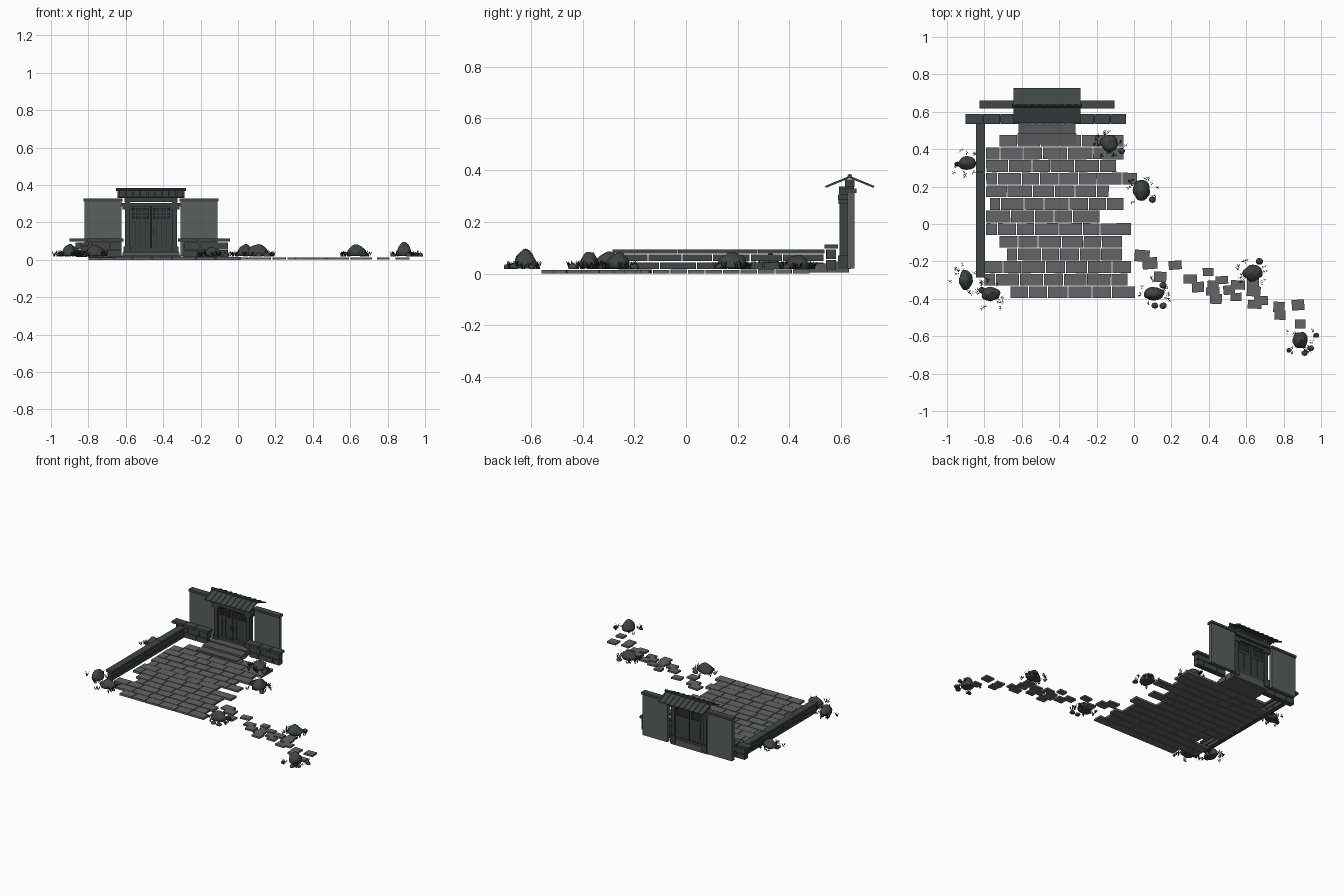
import bpy, bmesh, math, random
from mathutils import Matrix, Vector, noise

if "Cube" in bpy.data.objects:
    bpy.data.objects.remove(bpy.data.objects["Cube"])

random.seed(4)


def mat(name, r, g, b):
    m = bpy.data.materials.new(name)
    m.diffuse_color = (r, g, b, 1)
    m.use_nodes = True
    m.node_tree.nodes["Principled BSDF"].inputs["Base Color"].default_value = m.diffuse_color
    return m


PAVING = mat("paving grey", 0.125, 0.13, 0.132)
STEP = mat("step grey", 0.095, 0.102, 0.103)
STONE = mat("dark wall stone", 0.052, 0.062, 0.063)
PLASTER = mat("plaster grey", 0.10, 0.112, 0.112)
WOOD = mat("dark timber", 0.045, 0.053, 0.054)
SHADE = mat("window dark", 0.02, 0.024, 0.025)
TILE = mat("roof tile", 0.052, 0.06, 0.062)
ROCK = mat("rock", 0.05, 0.058, 0.06)
GRASS = mat("dry grass", 0.04, 0.042, 0.03)


def box(bm, x0, x1, y0, y1, z0, z1, rot=0.0):
    c = Vector(((x0 + x1) / 2, (y0 + y1) / 2, (z0 + z1) / 2))
    m = (Matrix.Translation(c) @ Matrix.Rotation(rot, 4, 'Z')
         @ Matrix.Diagonal((x1 - x0, y1 - y0, z1 - z0, 1)))
    bmesh.ops.create_cube(bm, size=1, matrix=m)


def finish(bm, name, material):
    me = bpy.data.meshes.new(name)
    bm.to_mesh(me)
    bm.free()
    me.materials.append(material)
    ob = bpy.data.objects.new(name, me)
    bpy.context.collection.objects.link(ob)
    return ob


def boxes(name, material, *items):
    bm = bmesh.new()
    for it in items:
        box(bm, *it)
    return finish(bm, name, material)


def course(bm, a, b, c0, c1, z0, z1, size, gap, first=1.0, along_x=True):
    """A row of blocks from a to b with slightly uneven lengths."""
    p, n = a, 0
    while p < b - 0.02:
        q = p + size * random.uniform(0.8, 1.15) * (first if n == 0 else 1)
        if b - q < size * 0.4:
            q = b
        u0, u1 = p, q - gap
        if along_x:
            box(bm, u0, u1, c0, c1, z0, z1, random.uniform(-.006, .006))
        else:
            box(bm, c0, c1, u0, u1, z0, z1)
        p, n = q, n + 1


# Courtyard paving: x range of each row, from front to back
rows = [(-.66, .01), (-.80, -.03), (-.80, -.01), (-.68, -.06), (-.72, -.06),
        (-.79, -.01), (-.79, -.18), (-.77, -.05), (-.79, -.13), (-.79, .02),
        (-.79, -.09), (-.79, -.05), (-.72, -.05)]
bm = bmesh.new()
for i, (a, b) in enumerate(rows):
    y = -.365 + i * .0675
    course(bm, a, b, y - .0315, y + .0315, 0, .015 + random.uniform(-.002, .002),
           .118, .005, .6 if i % 2 else 1)
finish(bm, "courtyard_paving", PAVING)

# Stepping stone path: x, y
path = [(.043, -.17), (.085, -.21), (.14, -.283), (.22, -.22), (.30, -.294),
        (.396, -.257), (.342, -.337), (.422, -.326), (.47, -.30), (.422, -.36),
        (.438, -.40), (.508, -.353), (.545, -.39), (.556, -.326), (.64, -.36),
        (.645, -.43), (.68, -.41), (.775, -.444), (.78, -.487), (.877, -.433),
        (.888, -.535), (.636, -.31)]
bm = bmesh.new()
for i, (x, y) in enumerate(path):
    w, d = random.uniform(.028, .038), random.uniform(.021, .029)
    if i < 2:
        w, d = .04, .031
    box(bm, x - w, x + w, y - d, y + d, .001, .013, random.uniform(-.1, .1))
finish(bm, "path_stones", PAVING)

# Low wall along the left side
bm = bmesh.new()
course(bm, -.28, .535, -.838, -.804, .018, .043, .13, .004, .6, False)
course(bm, -.28, .535, -.838, -.804, .048, .073, .13, .004, 1, False)
course(bm, -.285, .538, -.846, -.797, .077, .093, .28, .002, 1, False)
finish(bm, "left_low_wall", STONE)

# Low walls either side of the gate
bm = bmesh.new()
for a, b in ((-.90, -.61), (-.32, -.04)):
    course(bm, a + .03, b - .01, .542, .58, .016, .052, .11, .004, .6)
    course(bm, a + .03, b - .01, .542, .58, .056, .092, .11, .004)
    course(bm, a, b, .535, .588, .097, .113, .1, .003)
finish(bm, "front_low_walls", STONE)

# Gate, symmetric about CX
CX = -.465


def mirrored(*items):
    out = []
    for x0, x1, *r in items:
        out += [(CX + x0, CX + x1, *r), (CX - x1, CX - x0, *r)]
    return out


boxes("gate_steps", STEP, (CX - .157, CX + .157, .425, .485, .004, .024),
      (CX - .152, CX + .152, .482, .548, .004, .038),
      (CX - .145, CX + .145, .548, .63, .004, .046))
boxes("tall_wall_panels", PLASTER, *mirrored((.157, .355, .625, .652, .02, .315)))
boxes("tall_wall_caps", STONE, *mirrored((.152, .36, .617, .66, .312, .328)))
boxes("gate_posts", WOOD, *mirrored((.112, .14, .594, .632, .04, .315),
                                    (.106, .146, .588, .638, .018, .07),
                                    (.10, .152, .589, .638, .268, .284)))
boxes("gate_beams", WOOD, (CX - .158, CX + .158, .588, .636, .284, .305),
      (CX - .142, CX + .142, .592, .650, .308, .336),
      (CX - .112, CX + .112, .600, .628, .044, .064))

# Door leaves: planks below, lattice windows above
planks, lattice, dark = [], [], []
for k in range(4):
    x = .004 + k * .027
    planks.append((x, x + .025, .606, .622, .064, .208))
planks += [(.003, .112, .604, .624, .206, .22), (.003, .014, .604, .624, .064, .284),
           (.100, .112, .604, .624, .064, .284), (.003, .112, .604, .624, .274, .284),
           (.003, .112, .603, .622, .064, .078)]
dark.append((0, .112, .613, .619, .06, .284))
for k in range(1, 5):
    x = .014 + k * .0172
    lattice.append((x - .0018, x + .0018, .607, .613, .22, .274))
for z in (.238, .256):
    lattice.append((.014, .100, .607, .613, z - .0018, z + .0018))
boxes("door_planks", WOOD, *mirrored(*planks))
boxes("window_lattice", STONE, *mirrored(*lattice))
boxes("door_backing", SHADE, *mirrored(*dark))
boxes("door_handles", STONE, *mirrored((.006, .012, .597, .605, .135, .165)))

# Pitched roof with raised ribs and a round ridge
bm = bmesh.new()
RY, RZ = .633, .371
half, drop = .093, .038
slope = math.atan2(drop, half)
length = math.hypot(half, drop)


def slab(x0, x1, side, lift, thick):
    r = bmesh.ops.create_cube(bm, size=1)
    m = (Matrix.Translation((0, RY, RZ)) @ Matrix.Rotation(-side * slope, 4, 'X')
         @ Matrix.Translation(((x0 + x1) / 2, side * length / 2, lift))
         @ Matrix.Diagonal((x1 - x0, length, thick, 1)))
    bmesh.ops.transform(bm, matrix=m, verts=r['verts'])


for side in (-1, 1):
    slab(CX - .178, CX + .178, side, 0, .004)
    for k in range(10):
        x = CX - .174 + k * .348 / 9
        slab(x - .005, x + .005, side, .003, .006)
finish(bm, "gate_roof", TILE)
bm = bmesh.new()
bmesh.ops.create_cone(bm, cap_ends=True, segments=10, radius1=.009, radius2=.009, depth=.372,
                      matrix=Matrix.Translation((CX, RY, .376)) @ Matrix.Rotation(math.pi / 2, 4, 'Y'))
finish(bm, "roof_ridge", TILE)
boxes("roof_supports", WOOD, *mirrored((.105, .12, .615, .651, .334, .364)))

# Rocks: x, y, half width, half depth, height
rocks = [(-.893, .325, .05, .037, .055), (-.90, -.30, .037, .052, .062),
         (-.765, -.375, .05, .037, .056), (-.135, .43, .047, .045, .05),
         (.04, .182, .045, .058, .06), (.107, -.372, .056, .036, .066),
         (.635, -.262, .052, .045, .062), (.89, -.62, .042, .045, .07)]
pebbles = [(.155, -.328), (.112, -.436), (.155, -.437), (.828, -.675), (.913, -.69),
           (.945, -.665), (-.813, -.355), (-.065, .39), (.098, .13), (-.945, .32),
           (.67, -.20), (.975, -.595)]
bm = bmesh.new()


def stone(x, y, w, d, h, z, sub):
    r = bmesh.ops.create_icosphere(bm, subdivisions=sub, radius=1)
    seed = Vector((x * 17, y * 13, 3))
    for v in r['verts']:
        p = v.co * (1 + .22 * noise.noise(v.co * 1.4 + seed))
        t = max(p.z, -.35)
        taper = 1 - .18 * max(t, 0)
        v.co = (x + p.x * w * taper, y + p.y * d * taper, z + (t + .35) / 1.35 * h)


for x, y, w, d, h in rocks:
    stone(x, y, w, d, h, .02, 3)
for x, y in pebbles:
    s = random.uniform(.013, .02)
    stone(x, y, s, s * .9, s * 1.2, .018, 2)
ob = finish(bm, "rocks", ROCK)
bpy.context.view_layer.objects.active = ob
ob.select_set(True)
bpy.ops.object.shade_smooth_by_angle(angle=math.radians(40))

# Grass tufts around each rock: bent thin blades in small clumps
bm = bmesh.new()
for x, y, w, d, h in rocks:
    for clump in range(13):
        a = random.uniform(0, math.tau)
        k = random.uniform(1.0, 1.75)
        cx, cy = x + math.cos(a) * .052 * k, y + math.sin(a) * .05 * k
        for blade in range(7):
            b = random.uniform(0, math.tau)
            out = Vector((math.cos(b), math.sin(b), 0))
            sw = Vector((-out.y, out.x, 0)) * .0016
            base = Vector((cx, cy, .018)) + out * random.uniform(0, .007)
            ht = random.uniform(.014, .036)
            mid = base + out * .003 + Vector((0, 0, ht * .6))
            tip = base + out * random.uniform(.006, .014) + Vector((0, 0, ht))
            pts = [base - sw, base + sw, mid + sw * .8, tip, mid - sw * .8]
            for p in pts:
                p.x = max(-1, min(1, p.x))
            bm.faces.new([bm.verts.new(p) for p in pts])
finish(bm, "grass_tufts", GRASS)
